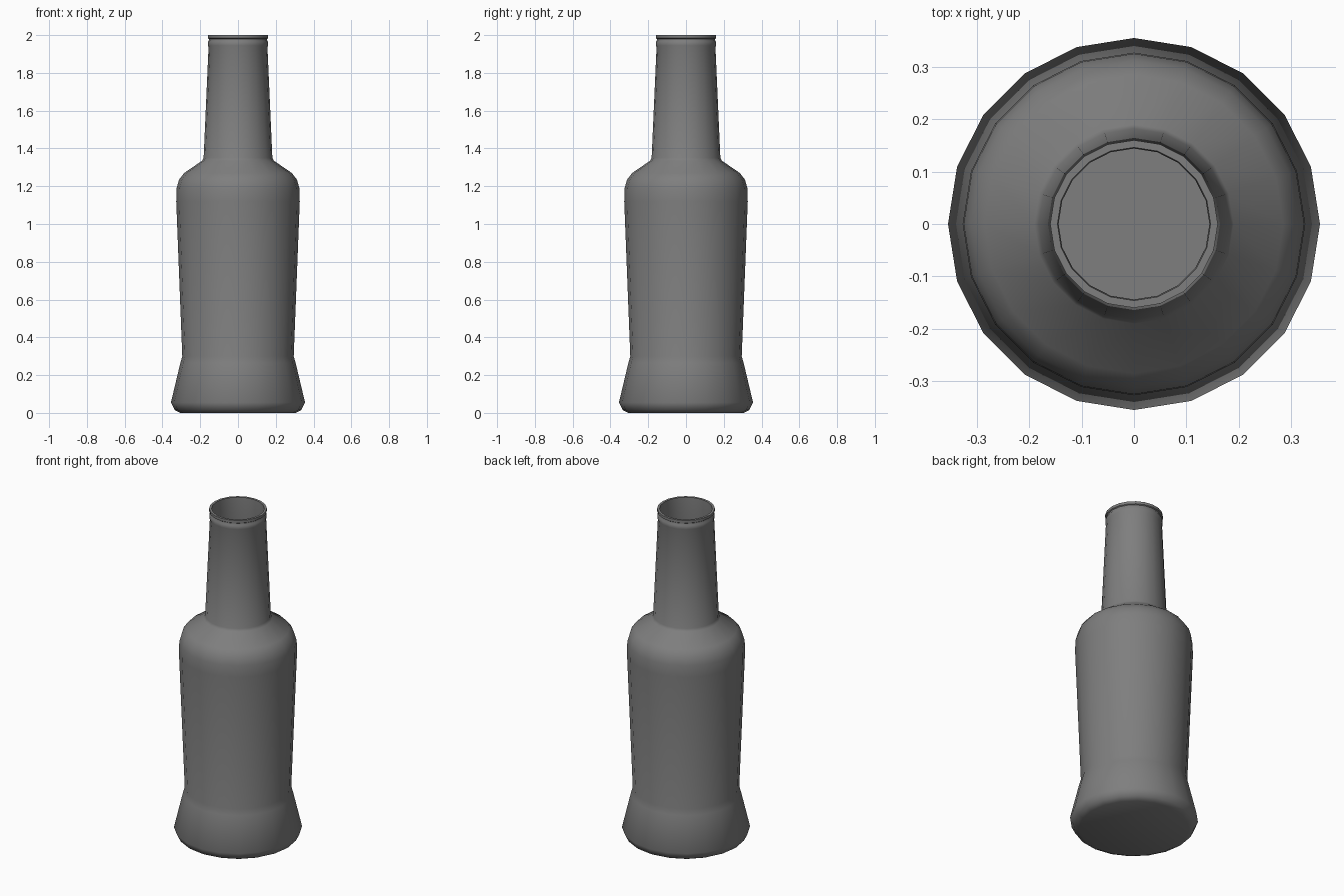
import bpy
import bmesh
import math

SIDES = 20
WALL = 0.012

cube = bpy.data.objects.get("Cube")
if cube:
    bpy.data.objects.remove(cube, do_unlink=True)

# One grey for the whole bottle
grey = bpy.data.materials.new("dark_grey")
grey.use_nodes = True
colour = (0.21, 0.21, 0.21, 1)
grey.diffuse_color = colour
grey.node_tree.nodes["Principled BSDF"].inputs["Base Color"].default_value = colour


def lathe(name, profile):
    """Revolve (radius, height) points around z, capping both ends."""
    bm = bmesh.new()
    rings = []
    for radius, z in profile:
        ring = []
        for i in range(SIDES):
            a = math.tau * i / SIDES
            ring.append(bm.verts.new((radius * math.cos(a), radius * math.sin(a), z)))
        rings.append(ring)
    for low, high in zip(rings, rings[1:]):
        for i in range(SIDES):
            j = (i + 1) % SIDES
            bm.faces.new((low[i], low[j], high[j], high[i]))
    bm.faces.new(rings[0][::-1])
    bm.faces.new(rings[-1])
    mesh = bpy.data.meshes.new(name)
    bm.to_mesh(mesh)
    bm.free()
    mesh.materials.append(grey)
    obj = bpy.data.objects.new(name, mesh)
    bpy.context.collection.objects.link(obj)
    bpy.ops.object.select_all(action="DESELECT")
    obj.select_set(True)
    bpy.context.view_layer.objects.active = obj
    bpy.ops.object.shade_smooth_by_angle(angle=math.radians(40))
    return obj


# Flared foot, tapering body, rounded shoulder
body = [(0.305, 0), (0.335, 0.015), (0.355, 0.055), (0.305, 0.265), (0.295, 0.3),
        (0.327, 1.12), (0.325, 1.19), (0.312, 1.235), (0.285, 1.27), (0.19, 1.335)]

# Slender neck with a ring and a lip
neck = [(0.182, 1.35), (0.156, 1.935), (0.159, 1.945), (0.159, 1.965),
        (0.154, 1.972), (0.154, 1.98), (0.16, 1.984), (0.16, 2)]

# Hollow inside, following the outer wall down to the floor
inner = [(0.146, 2), (0.144, 1.935)]
inner += [(r - WALL, z) for r, z in [neck[0]] + body[:1:-1]]
inner.append((body[0][0] - WALL, WALL))

lathe("bottle", body + neck + inner)
